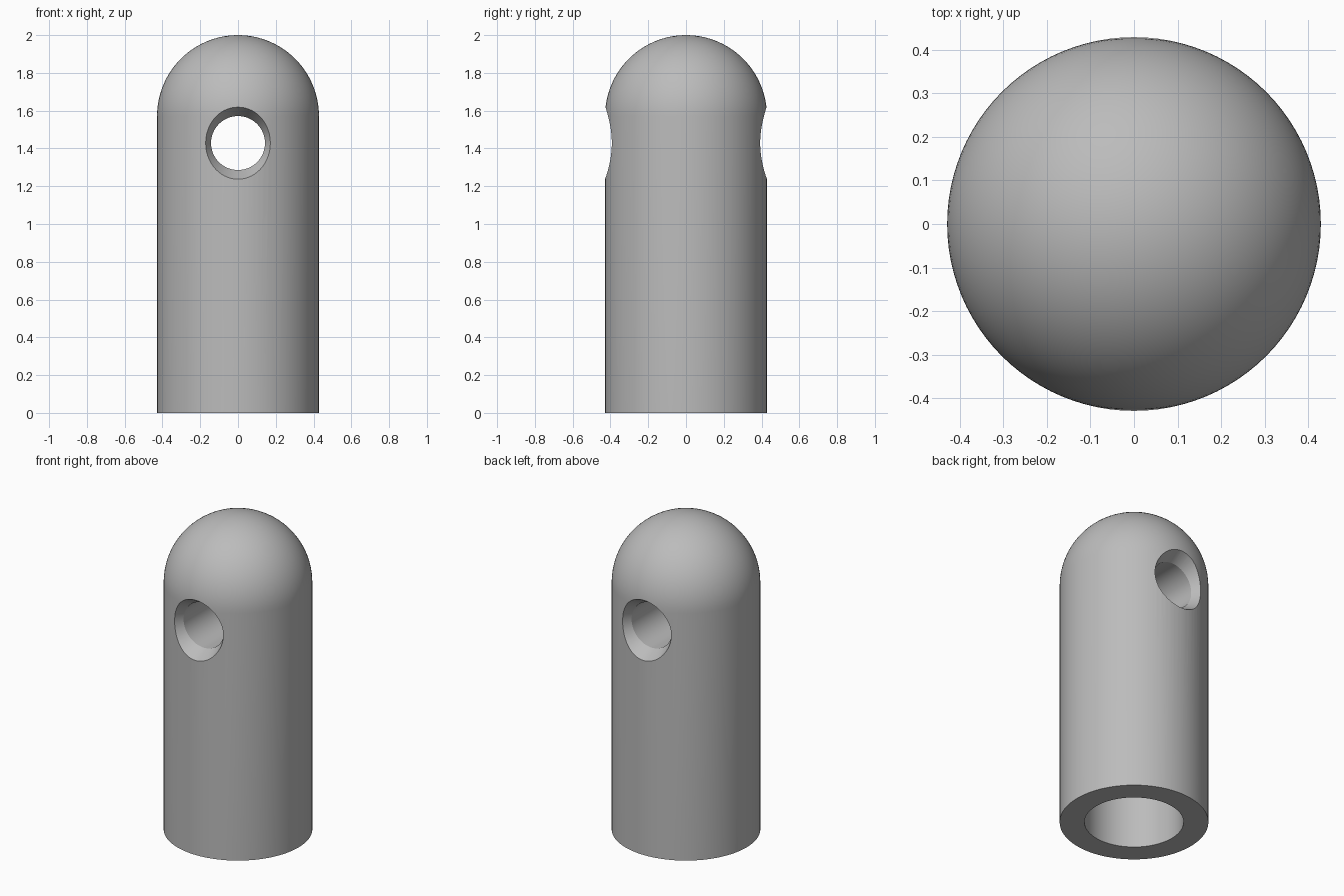
import bpy, bmesh
from math import pi, sin, cos
from mathutils import Matrix

if "Cube" in bpy.data.objects:
    bpy.data.objects.remove(bpy.data.objects["Cube"], do_unlink=True)

U = 1 / 7            # one design unit
R = 3 * U            # outer radius
HOLE_Z = 10 * U      # height of the cross hole

grey = bpy.data.materials.new("plain_grey")
grey.use_nodes = True
grey.diffuse_color = (0.5, 0.5, 0.5, 1)
grey.node_tree.nodes["Principled BSDF"].inputs["Base Color"].default_value = (0.5, 0.5, 0.5, 1)


def lathe(name, profile, steps):
    """Revolve (radius, height) points, starting and ending on the z axis."""
    bm = bmesh.new()
    verts = [bm.verts.new((r, 0, z)) for r, z in profile]
    edges = [bm.edges.new(pair) for pair in zip(verts, verts[1:])]
    bmesh.ops.spin(bm, geom=verts + edges, cent=(0, 0, 0), axis=(0, 0, 1),
                   angle=2 * pi, steps=steps)
    bmesh.ops.remove_doubles(bm, verts=bm.verts, dist=1e-5)
    bmesh.ops.dissolve_degenerate(bm, edges=bm.edges, dist=1e-6)
    bmesh.ops.recalc_face_normals(bm, faces=bm.faces)
    mesh = bpy.data.meshes.new(name)
    bm.to_mesh(mesh)
    bm.free()
    mesh.materials.append(grey)
    obj = bpy.data.objects.new(name, mesh)
    bpy.context.collection.objects.link(obj)
    return obj


# Round-nosed pin with a blind bore in its base
DOME = 24
dome = [(R * cos(i * pi / 2 / DOME), 2 - R + R * sin(i * pi / 2 / DOME)) for i in range(DOME)]
bore = [(0, 8 * U), (2 * U, 8 * U), (2 * U, 0), (R, 0)]
pin = lathe("domed_pin", bore + dome + [(0, 2)], 96)

# Cross hole, countersunk at both ends
flare = [(U, 0.343), (U + 0.157 * 0.57, 0.5)]
half = [(0, 0.5)] + flare[::-1]
cutter = lathe("cross_hole_cutter", half + [(r, -z) for r, z in half[::-1]], 64)
cutter.data.transform(Matrix.Translation((0, 0, HOLE_Z)) @ Matrix.Rotation(pi / 2, 4, 'X'))
cutter.hide_render = True

cut = pin.modifiers.new("cross_hole", 'BOOLEAN')
cut.operation = 'DIFFERENCE'
cut.solver = 'EXACT'
cut.object = cutter

bpy.ops.object.select_all(action='DESELECT')
pin.select_set(True)
bpy.context.view_layer.objects.active = pin
bpy.ops.object.modifier_apply(modifier=cut.name)
bpy.data.objects.remove(cutter, do_unlink=True)

bpy.ops.object.shade_smooth_by_angle(angle=pi / 9)
